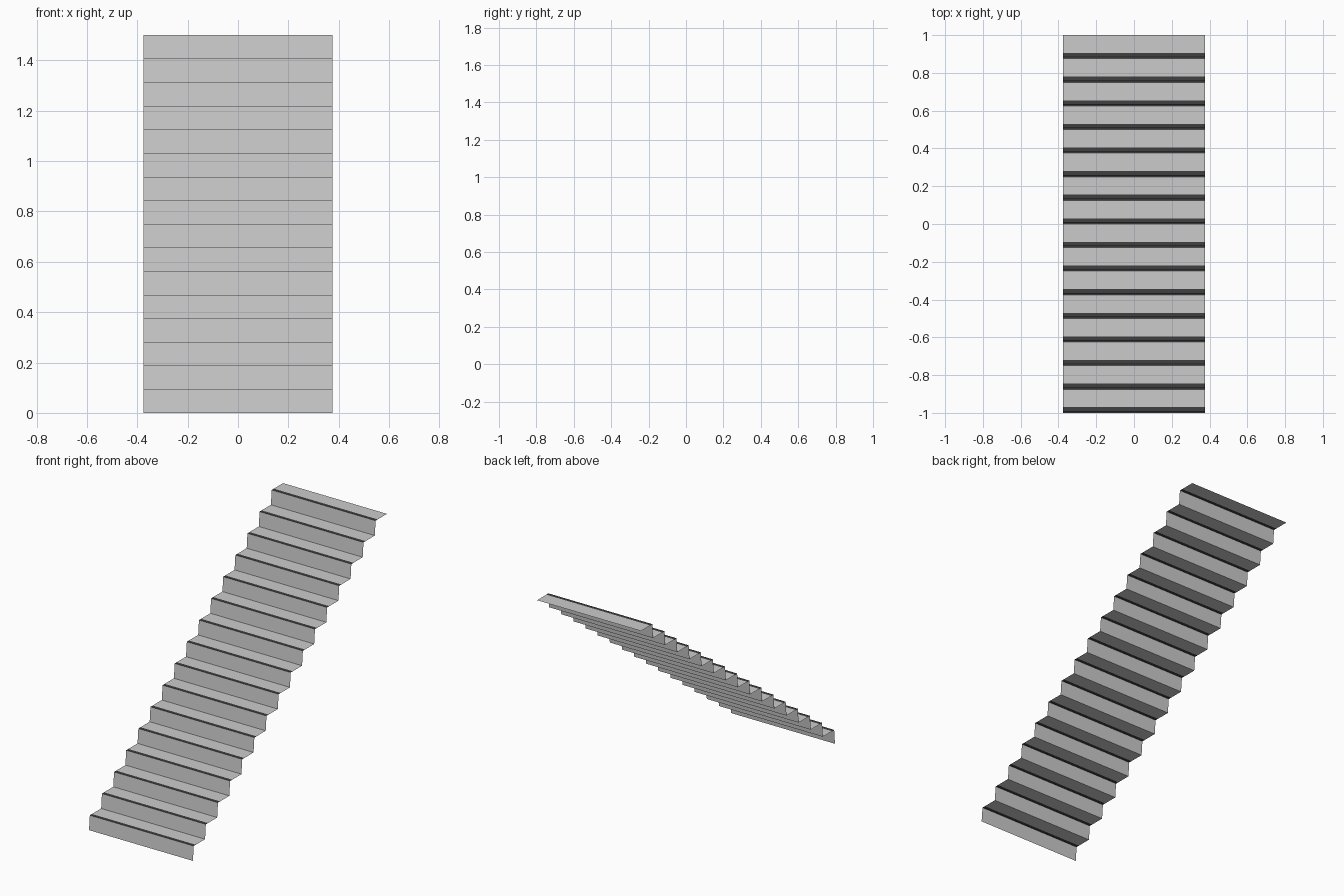
import bpy

if "Cube" in bpy.data.objects:
    bpy.data.objects.remove(bpy.data.objects["Cube"])

N = 16
W, RUN, RISE = 0.375, 2.0 / 16, 1.5 / 16
LEAN, NOSE = 0.008, 0.022


def material(name, v):
    m = bpy.data.materials.new(name)
    m.diffuse_color = (v, v, v, 1)
    m.use_nodes = True
    m.node_tree.nodes["Principled BSDF"].inputs["Base Color"].default_value = m.diffuse_color
    return m


def strip_object(name, segments, mat=None):
    # each segment is a (y, z) pair of points swept across the stair width
    verts, faces = [], []
    for (y0, z0), (y1, z1) in segments:
        b = len(verts)
        verts += [(-W, y0, z0), (W, y0, z0), (W, y1, z1), (-W, y1, z1)]
        faces.append((b, b + 1, b + 2, b + 3))
    me = bpy.data.meshes.new(name)
    me.from_pydata(verts, [], faces)
    ob = bpy.data.objects.new(name, me)
    bpy.context.collection.objects.link(ob)
    if mat:
        me.materials.append(mat)


risers, noses, treads = [], [], []
for i in range(N):
    y, z = -1 + i * RUN, i * RISE
    top = z + RISE
    risers.append(((y, z), (y + LEAN, top)))
    noses.append(((y + LEAN, top), (y + LEAN + NOSE, top)))
    treads.append(((y + LEAN + NOSE, top), (y + RUN, top)))

# thin sheet staircase: risers, treads and dark grip strips on the front edges
strip_object("risers", risers)
strip_object("treads", treads)
strip_object("grip_strips", noses, material("dark_grip", 0.05))
